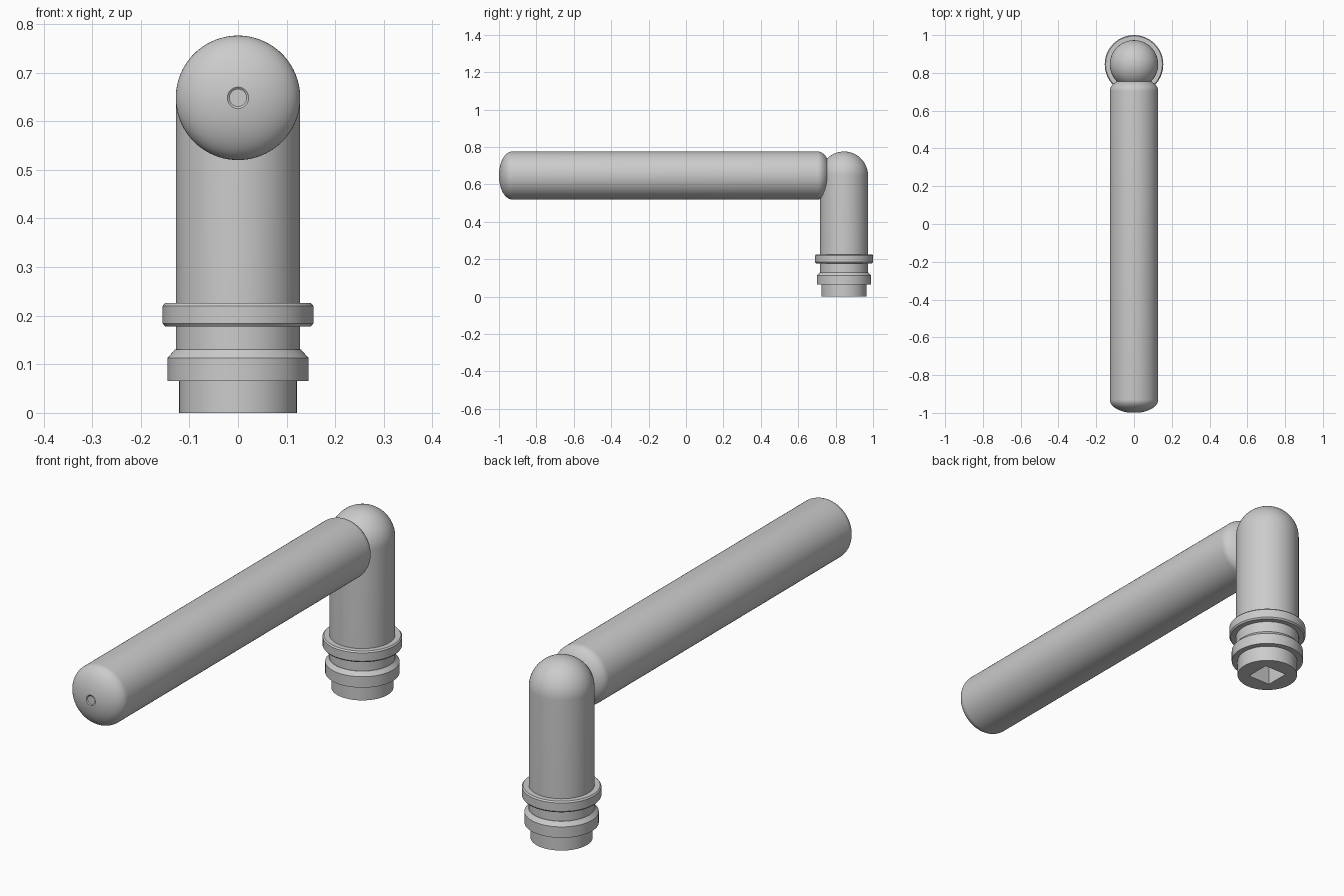
import bpy, bmesh
from math import sin, cos, pi, radians
from mathutils import Matrix, Vector

if "Cube" in bpy.data.objects:
    bpy.data.objects.remove(bpy.data.objects["Cube"])

R = 0.128        # common tube radius
POST_Y = 0.845   # post axis
AXIS_Z = 0.648   # grip axis height


def lathe(name, profile, matrix, steps=96):
    """Spin (radius, height) points around z, then place with matrix."""
    bm = bmesh.new()
    verts = [bm.verts.new((r, 0, z)) for r, z in profile]
    edges = [bm.edges.new(p) for p in zip(verts, verts[1:])]
    bmesh.ops.spin(bm, geom=verts + edges, cent=(0, 0, 0), axis=(0, 0, 1),
                   angle=2 * pi, steps=steps, use_merge=True)
    bmesh.ops.remove_doubles(bm, verts=bm.verts, dist=1e-5)
    bmesh.ops.recalc_face_normals(bm, faces=bm.faces)
    bm.transform(matrix)
    mesh = bpy.data.meshes.new(name)
    bm.to_mesh(mesh)
    bm.free()
    obj = bpy.data.objects.new(name, mesh)
    bpy.context.collection.objects.link(obj)
    return obj


def cap(radius, height, z, n=16):
    """Elliptical end cap points from the rim to the pole."""
    return [(radius * cos(i * pi / 2 / n) if i < n else 0,
             z + height * sin(i * pi / 2 / n)) for i in range(n + 1)]


def smooth(obj):
    bpy.ops.object.select_all(action='DESELECT')
    obj.select_set(True)
    bpy.context.view_layer.objects.active = obj
    bpy.ops.object.shade_smooth_by_angle(angle=radians(30))


# Post with stepped neck, collar and round top
post = lathe("post", [
    (0, 0), (0.121, 0), (0.121, 0.066), (0.145, 0.066), (0.145, 0.113),
    (0.13, 0.13), (R, 0.13), (R, 0.178), (0.15, 0.178), (0.155, 0.184),
    (0.155, 0.22), (0.15, 0.226), (R, 0.226)] + cap(R, R, AXIS_Z, 24),
    Matrix.Translation((0, POST_Y, 0)))

# Square spindle socket cut into the underside
bpy.ops.mesh.primitive_cube_add(size=1, location=(0, POST_Y, 0.05))
cutter = bpy.context.object
cutter.name = "socket_cutter"
cutter.scale = (0.105, 0.105, 0.3)
cutter.hide_render = True
mod = post.modifiers.new("socket", 'BOOLEAN')
mod.operation = 'DIFFERENCE'
mod.solver = 'EXACT'
mod.object = cutter
bpy.context.view_layer.objects.active = post
bpy.ops.object.modifier_apply(modifier="socket")
bpy.data.objects.remove(cutter)

# Grip: horizontal bar with a shallow dome on both ends, tiny dimple in front
front = cap(R, 0.07, 0.93)[:-2]
back = [(r, -z) for r, z in cap(R, 0.07, 0.705)]
dimple = [(0.022, 0.999), (0.018, 0.996), (0, 0.996)]
grip = lathe("grip", back[::-1] + front + dimple,
             Matrix.Translation((0, 0, AXIS_Z)) @ Matrix.Rotation(pi / 2, 4, 'X'))

for part in (post, grip):
    smooth(part)
